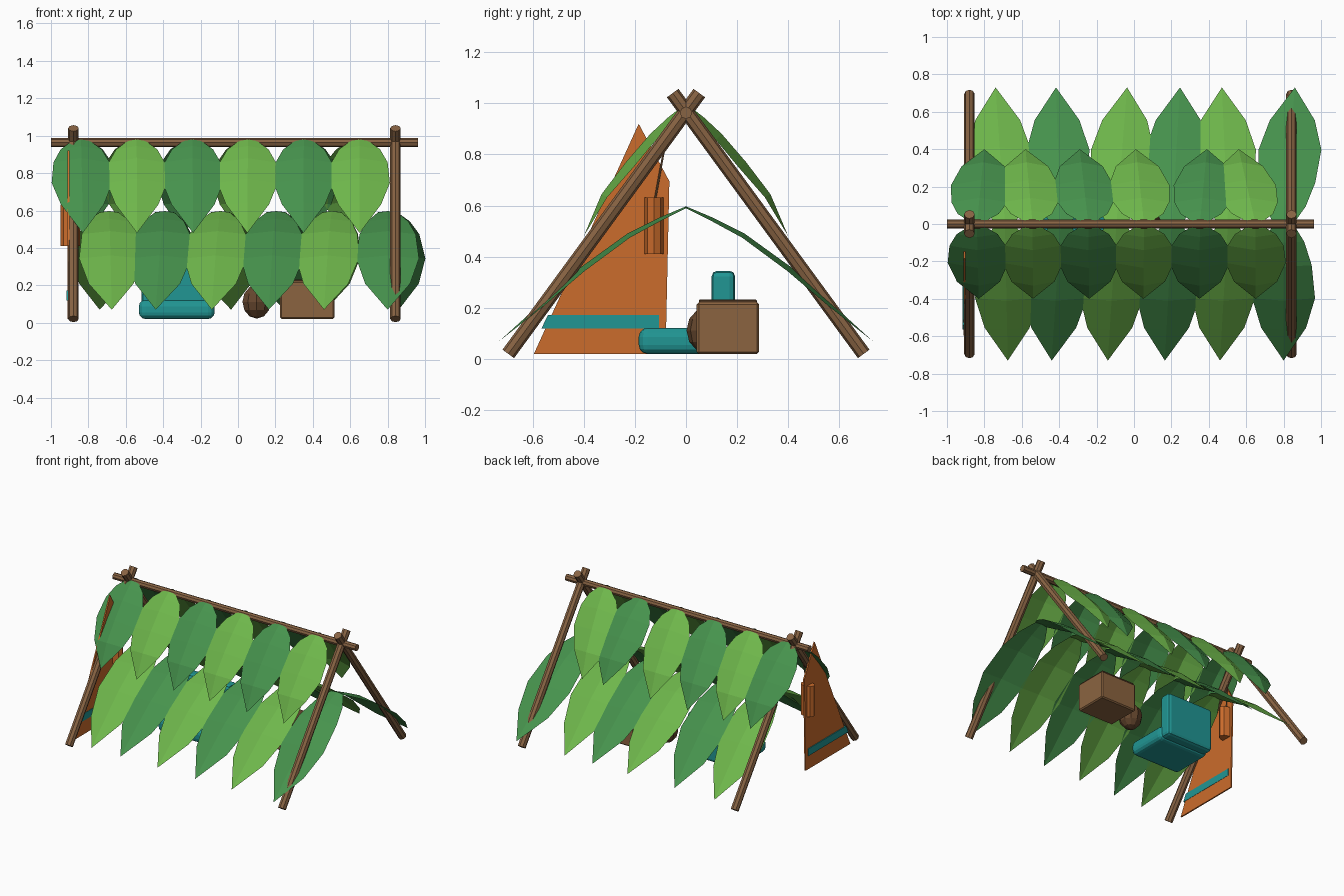
import bpy, bmesh, math
from mathutils import Vector

if "Cube" in bpy.data.objects:
    bpy.data.objects.remove(bpy.data.objects["Cube"])


def material(name, rgb):
    m = bpy.data.materials.new(name)
    m.diffuse_color = (*rgb, 1)
    m.use_nodes = True
    m.node_tree.nodes["Principled BSDF"].inputs["Base Color"].default_value = m.diffuse_color
    return m


LIGHT = material("light_green", (0.155, 0.468, 0.070))
DARK = material("dark_green", (0.062, 0.290, 0.074))
WOOD = material("wood_brown", (0.245, 0.125, 0.056))
CRATE = material("crate_brown", (0.260, 0.127, 0.051))
BARK = material("dark_brown", (0.130, 0.062, 0.027))
ORANGE = material("orange_cloth", (0.597, 0.150, 0.025))
TEAL = material("teal_cloth", (0.015, 0.305, 0.296))


def finish(name, bm, mat):
    bmesh.ops.recalc_face_normals(bm, faces=bm.faces)
    mesh = bpy.data.meshes.new(name)
    bm.to_mesh(mesh)
    bm.free()
    mesh.materials.append(mat)
    ob = bpy.data.objects.new(name, mesh)
    bpy.context.collection.objects.link(ob)
    return ob


def rod(name, a, b, radius, mat, sides=8):
    a, b = Vector(a), Vector(b)
    bm = bmesh.new()
    bmesh.ops.create_cone(bm, cap_ends=True, segments=sides, radius1=radius,
                          radius2=radius, depth=(b - a).length)
    ob = finish(name, bm, mat)
    ob.location = (a + b) / 2
    ob.rotation_euler = (b - a).to_track_quat('Z', 'X').to_euler()
    return ob


def box(name, lo, hi, mat, bevel=0.0, segments=1):
    lo, hi = Vector(lo), Vector(hi)
    bm = bmesh.new()
    bmesh.ops.create_cube(bm, size=1)
    for v in bm.verts:
        v.co = Vector([(lo[i] + hi[i]) / 2 + v.co[i] * (hi[i] - lo[i]) for i in range(3)])
    if bevel:
        bmesh.ops.bevel(bm, geom=bm.edges[:], offset=bevel, segments=segments,
                        profile=0.5, affect='EDGES')
    return finish(name, bm, mat)


def plate(name, outline, x, thick, mat):
    """Flat sheet in the y-z plane, thickened along x."""
    bm = bmesh.new()
    face = bm.faces.new([bm.verts.new((x - thick / 2, y, z)) for y, z in outline])
    new = bmesh.ops.extrude_face_region(bm, geom=[face])["geom"]
    for v in new:
        if isinstance(v, bmesh.types.BMVert):
            v.co.x += thick
    return finish(name, bm, mat)


# Leaf stations: distance out from ridge, height, half width
UPPER = [(.025, .98, .05), (.07, .945, .11), (.14, .88, .15),
         (.235, .77, .162), (.33, .645, .115), (.40, .48, 0)]
LOWER = [(0, .597, .05), (.10, .555, .11), (.23, .49, .15),
         (.41, .36, .168), (.565, .22, .12), (.73, .07, 0)]


def leaf(name, stations, side, root_x, tip_x, fold, mat):
    bm = bmesh.new()
    rows = []
    out_max = stations[-1][0]
    for i, (d, z, w) in enumerate(stations):
        x = root_x + (tip_x - root_x) * d / out_max
        p, q = stations[max(i - 1, 0)], stations[min(i + 1, len(stations) - 1)]
        t = Vector((q[0] - p[0], q[1] - p[1])).normalized()
        drop = fold * w / 0.16
        ed, ez = d + t.y * drop, z - t.x * drop
        mid = bm.verts.new((x, side * d, z))
        if w:
            rows.append((bm.verts.new((x - w, side * ed, ez)), mid,
                         bm.verts.new((x + w, side * ed, ez))))
        else:
            rows.append((mid, mid, mid))
    for a, b in zip(rows, rows[1:]):
        for k in (0, 1):
            quad = [a[k], a[k + 1], b[k + 1], b[k]]
            bm.faces.new(list(dict.fromkeys(quad)))
    return finish(name, bm, mat)


# Leaf roof: two overlapping rows on each slope
ROWS = [
    ("upper_front", UPPER, -1, -.84, (-.83, -.54, -.24, .05, .35, .65), .035, 1),
    ("upper_back", UPPER, 1, -.84, (-.80, -.58, -.29, .01, .39, .56), .035, 1),
    ("lower_front", LOWER, -1, -.69, (-.675, -.44, -.14, .165, .46, .80), .02, 0),
    ("lower_back", LOWER, 1, -.69, (-.74, -.417, -.037, .246, .47, .86), .02, 0),
]
for row, stations, side, start, tips, fold, first in ROWS:
    for i, tip in enumerate(tips):
        leaf(f"{row}_leaf_{i + 1}", stations, side, start + .298 * i, tip, fold,
             DARK if (i + first) % 2 else LIGHT)

# Frame: ridge pole and two crossed pairs of legs
rod("ridge_pole", (-1, 0, .963), (.963, 0, .963), .024, WOOD)
for end, x in (("left", -.88), ("right", .842)):
    for face, s in (("front", -1), ("back", 1)):
        rod(f"{end}_{face}_leg", (x, s * .695, .02), (x, -s * .052, 1.04), .028, WOOD)

# End cloth with stripe, and a hanging lantern on a cord
plate("end_cloth", [(-.595, .02), (-.185, .92), (-.065, .695), (-.08, .02)], -.907, .01, ORANGE)
plate("cloth_stripe", [(-.565, .12), (-.54, .172), (-.105, .172), (-.105, .12)], -.909, .018, TEAL)
lantern = rod("lantern", (-.897, -.125, .41), (-.897, -.125, .632), .037, ORANGE)
lantern.scale = (1.4, 1, 1)
lantern.rotation_euler = (0, 0, 0)
rod("lantern_cord", (-.895, -.12, .63), (-.88, -.08, .85), .004, WOOD, 6)

# Camp seat: cushion and backrest
box("seat_cushion", (-.53, -.185, .02), (-.125, .13, .122), TEAL, .035, 3)
box("seat_backrest", (-.515, .10, .03), (-.14, .192, .345), TEAL, .022, 2)

# Crate with a lid edge
box("crate", (.225, .042, .02), (.515, .285, .222), CRATE, .008)
box("crate_lid", (.235, .05, .215), (.505, .278, .232), BARK, .004)

# Round pot beside the crate
bm = bmesh.new()
bmesh.ops.create_uvsphere(bm, u_segments=10, v_segments=6, radius=1)
for v in bm.verts:
    v.co = Vector((.1 + v.co.x * .08, .082 + v.co.y * .08, .112 + v.co.z * .09))
finish("round_pot", bm, BARK)
